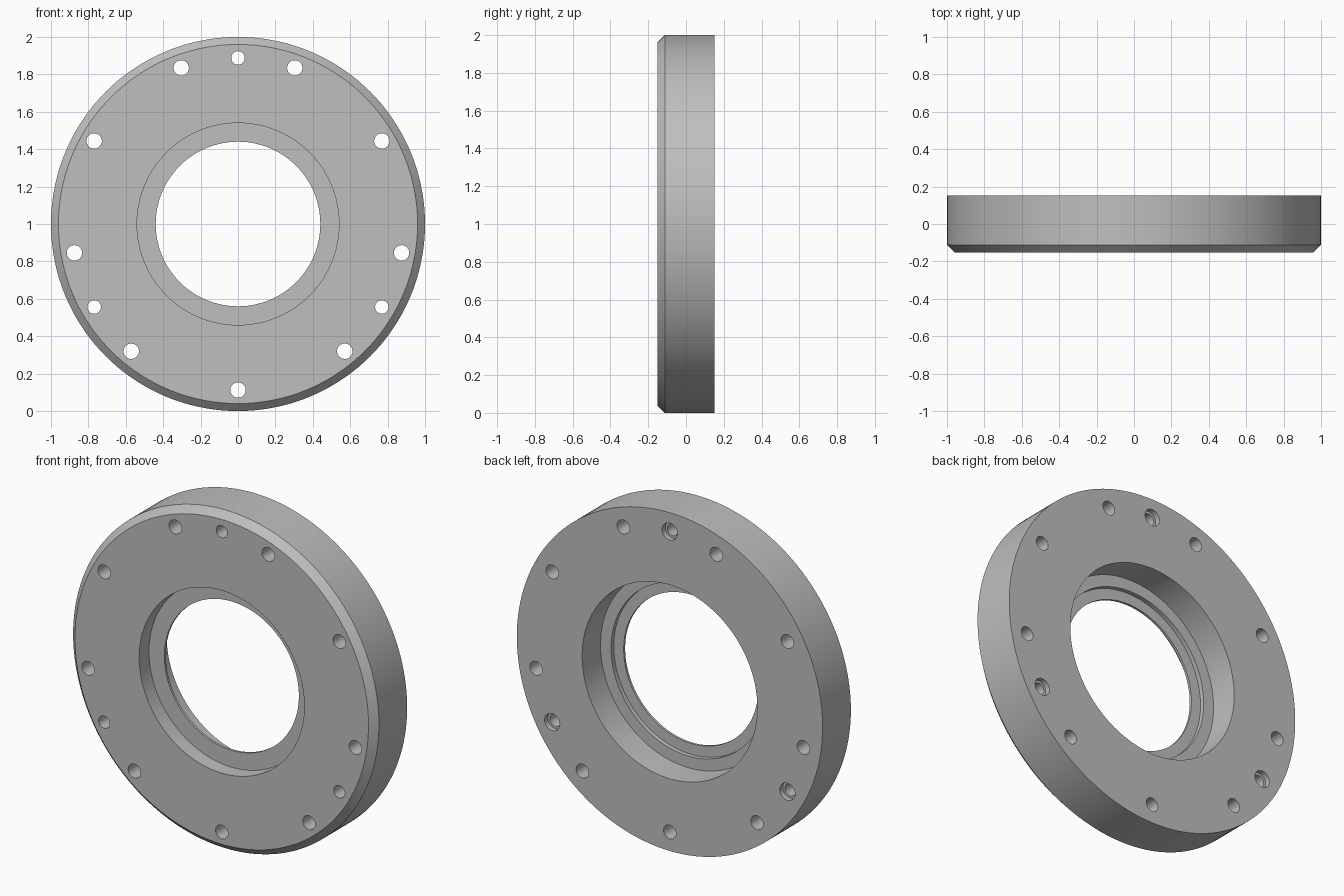
import bpy, bmesh
from math import sin, cos, pi, radians
from mathutils import Matrix, Vector

if "Cube" in bpy.data.objects:
    bpy.data.objects.remove(bpy.data.objects["Cube"], do_unlink=True)

CENTER_Z = 1.0
HALF = 0.152
BOLT_R = 0.888

steel = bpy.data.materials.new("plain grey metal")
steel.use_nodes = True
grey = (0.52, 0.52, 0.52, 1)
steel.diffuse_color = grey
steel.node_tree.nodes["Principled BSDF"].inputs["Base Color"].default_value = grey


def make_object(name, bm):
    bmesh.ops.recalc_face_normals(bm, faces=bm.faces)
    mesh = bpy.data.meshes.new(name)
    bm.to_mesh(mesh)
    bm.free()
    obj = bpy.data.objects.new(name, mesh)
    bpy.context.collection.objects.link(obj)
    return obj


def lathe(name, profile, steps=144):
    """Revolve a closed (radius, y) profile about the ring's axis."""
    bm = bmesh.new()
    rings = []
    for i in range(steps):
        a = 2 * pi * i / steps
        rings.append([bm.verts.new((r * cos(a), y, CENTER_Z + r * sin(a))) for r, y in profile])
    n = len(profile)
    for i in range(steps):
        here, there = rings[i], rings[(i + 1) % steps]
        for j in range(n):
            k = (j + 1) % n
            bm.faces.new((here[j], here[k], there[k], there[j]))
    return make_object(name, bm)


def drill(target, holes, y0, y1):
    """Cut round holes, given as (angle, radius), between two depths."""
    bm = bmesh.new()
    for angle, r in holes:
        a = radians(angle)
        place = Matrix.Translation(Vector((BOLT_R * cos(a), (y0 + y1) / 2, CENTER_Z + BOLT_R * sin(a))))
        bmesh.ops.create_cone(bm, cap_ends=True, segments=32, radius1=r, radius2=r,
                              depth=y1 - y0, matrix=place @ Matrix.Rotation(pi / 2, 4, 'X'))
    cutter = make_object("hole_cutter", bm)
    cutter.hide_render = True
    mod = target.modifiers.new("holes", 'BOOLEAN')
    mod.operation = 'DIFFERENCE'
    mod.solver = 'EXACT'
    mod.object = cutter
    bpy.context.view_layer.objects.active = target
    bpy.ops.object.modifier_apply(modifier=mod.name)
    bpy.data.objects.remove(cutter, do_unlink=True)


# Ring with chamfered front rim, front recess, thin web and stepped back bore
ring = lathe("flange_ring", [
    (0.54, -HALF), (0.96, -HALF), (1.0, -0.112), (1.0, HALF),
    (0.573, HALF), (0.573, -0.02), (0.504, -0.02), (0.504, -0.046),
    (0.44, -0.046), (0.44, -0.06), (0.54, -0.06),
])
ring.data.materials.append(steel)

# Bolt holes; the three narrow ones are counterbored from the back
wide = [70, 110, 30, 150, -10, 190, -50, 230, -90]
narrow = [90, -30, 210]
drill(ring, [(a, 0.041) for a in wide] + [(a, 0.036) for a in narrow], -0.3, 0.3)
drill(ring, [(a, 0.05) for a in narrow], HALF - 0.03, 0.3)

bpy.ops.object.select_all(action='DESELECT')
ring.select_set(True)
bpy.context.view_layer.objects.active = ring
bpy.ops.object.shade_smooth_by_angle(angle=radians(30))
